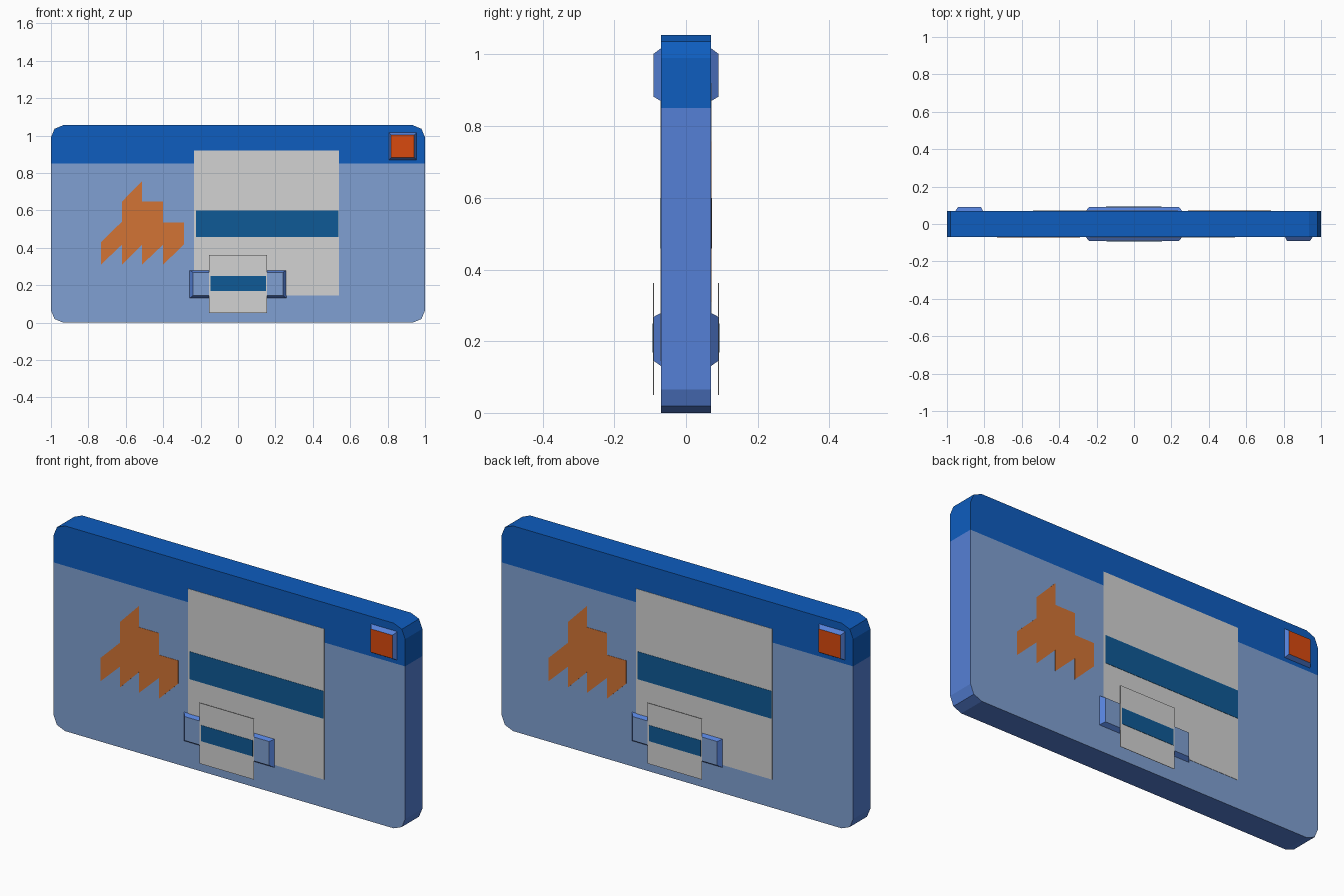
import bpy, bmesh, math
from mathutils import Vector

if "Cube" in bpy.data.objects:
    bpy.data.objects.remove(bpy.data.objects["Cube"])


def material(name, rgb):
    # sRGB 0-255 to linear
    lin = [((c / 255 + 0.055) / 1.055) ** 2.4 for c in rgb]
    m = bpy.data.materials.new(name)
    m.diffuse_color = (*lin, 1)
    m.use_nodes = True
    m.node_tree.nodes["Principled BSDF"].inputs["Base Color"].default_value = m.diffuse_color
    return m


FACE = material("pale blue face", (128, 160, 210))
SIDE = material("mid blue side", (85, 128, 214))
BAND = material("deep blue band", (14, 93, 191))
GREY = material("light grey", (210, 210, 210))
STRIPE = material("teal blue stripe", (15, 90, 150))
PATCH = material("soft orange", (210, 116, 53))
BUTTON = material("strong orange", (217, 74, 14))

HALF = 0.07   # half thickness of the body
H = 1.055     # body height


def finish(bm, name, mats):
    bmesh.ops.recalc_face_normals(bm, faces=bm.faces)
    me = bpy.data.meshes.new(name)
    bm.to_mesh(me)
    bm.free()
    for m in mats:
        me.materials.append(m)
    ob = bpy.data.objects.new(name, me)
    bpy.context.collection.objects.link(ob)
    return ob


def loft(bm, inner, outer):
    """Closed solid between two matching point loops."""
    a = [bm.verts.new(p) for p in inner]
    b = [bm.verts.new(p) for p in outer]
    bm.faces.new(a)
    bm.faces.new(b)
    for i in range(len(a)):
        j = (i + 1) % len(a)
        bm.faces.new((a[i], a[j], b[j], b[i]))


def rect(x0, x1, z0, z1):
    return [(x0, z0), (x1, z0), (x1, z1), (x0, z1)]


def place(pts, depth, s):
    """Profile on the front (s=1) or turned half round to the back (s=-1)."""
    return [Vector((s * x, -s * depth, z)) for x, z in pts]


def plate(name, profiles, d0, d1, mat):
    for s, tag in ((1, "front"), (-1, "back")):
        bm = bmesh.new()
        for p in profiles:
            loft(bm, place(p, d0, s), place(p, d1, s))
        finish(bm, f"{tag}_{name}", [mat])


def raised(name, base, top, d1, top_mat):
    for s, tag in ((1, "front"), (-1, "back")):
        bm = bmesh.new()
        loft(bm, place(rect(*base), HALF - 0.01, s), place(rect(*base), HALF, s))
        loft(bm, place(rect(*base), HALF, s), place(rect(*top), d1, s))
        # remove the hidden internal faces
        hidden = [f for f in bm.faces if abs(f.calc_center_median().y) < HALF + 1e-4
                  and abs(f.normal.y) < 2 and len({round(v.co.y, 4) for v in f.verts}) == 1
                  and abs(abs(f.verts[0].co.y) - HALF) < 1e-4]
        bmesh.ops.delete(bm, geom=hidden, context='FACES')
        bmesh.ops.remove_doubles(bm, verts=bm.verts, dist=1e-5)
        for f in bm.faces:
            f.material_index = int(all(abs(abs(v.co.y) - d1) < 1e-4 for v in f.verts))
        finish(bm, f"{tag}_{name}", [SIDE, top_mat])


# Body slab with two-step rounded corners
r = 0.065
outline = []
for cx, cz, start in ((1 - r, r, -90), (1 - r, H - r, 0), (r - 1, H - r, 90), (r - 1, r, 180)):
    for k in range(3):
        a = math.radians(start + 45 * k)
        outline.append((cx + r * math.cos(a), cz + r * math.sin(a)))
bm = bmesh.new()
loft(bm, place(outline, HALF, 1), place(outline, -HALF, 1))
bmesh.ops.bisect_plane(bm, geom=bm.verts[:] + bm.edges[:] + bm.faces[:],
                       plane_co=(0, 0, 0.85), plane_no=(0, 0, 1))
bmesh.ops.recalc_face_normals(bm, faces=bm.faces)
bm.normal_update()
for f in bm.faces:
    if f.calc_center_median().z > 0.85:
        f.material_index = 2
    else:
        f.material_index = 0 if abs(f.normal.y) > 0.5 else 1
finish(bm, "body", [FACE, SIDE, BAND])

# Large grey panel with its stripe
plate("panel", [rect(-0.235, 0.54, 0.145, 0.92)], HALF - 0.001, HALF + 0.0015, GREY)
plate("panel_stripe", [rect(-0.225, 0.537, 0.458, 0.60)], HALF, HALF + 0.003, STRIPE)

# Raised latch block, with a thin grey cover over it
raised("latch_block", (-0.258, 0.258, 0.131, 0.279), (-0.24, 0.24, 0.145, 0.268), 0.09, FACE)
plate("latch_cover", [rect(-0.155, 0.155, 0.05, 0.362)], 0.0895, 0.0915, GREY)
plate("latch_cover_stripe", [rect(-0.146, 0.149, 0.168, 0.25)], 0.091, 0.093, STRIPE)

# Corner button
raised("button", (0.807, 0.955, 0.87, 1.017), (0.818, 0.942, 0.882, 1.002), 0.09, BUTTON)

# Plain jagged orange patch made of slanted strips: x0, x1, top left, top right
strips = [(-0.733, -0.62, 0.43, 0.54), (-0.62, -0.513, 0.647, 0.757),
          (-0.513, -0.40, 0.647, 0.647), (-0.40, -0.29, 0.535, 0.535)]
plate("orange_patch", [[(a, 0.31), (b, 0.417), (b, tr), (a, tl)] for a, b, tl, tr in strips],
      HALF - 0.001, HALF + 0.0015, PATCH)
